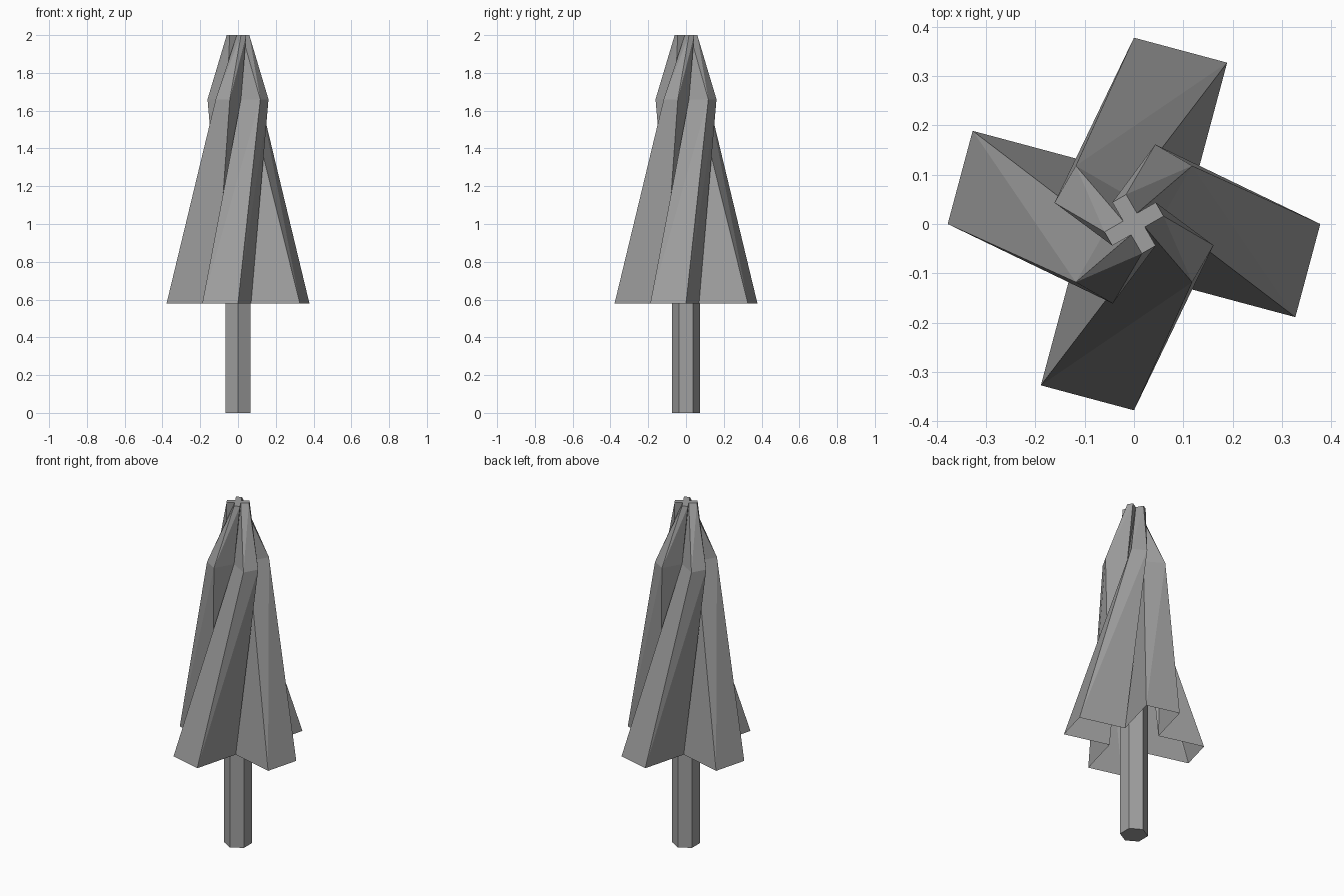
import bpy, bmesh, math

cube = bpy.data.objects.get("Cube")
if cube:
    bpy.data.objects.remove(cube)

grey = bpy.data.materials.new("plain grey")
grey.use_nodes = True
grey.diffuse_color = (0.35, 0.35, 0.35, 1)
grey.node_tree.nodes["Principled BSDF"].inputs["Base Color"].default_value = grey.diffuse_color


def finish(bm, name):
    mesh = bpy.data.meshes.new(name)
    bm.to_mesh(mesh)
    bm.free()
    mesh.materials.append(grey)
    obj = bpy.data.objects.new(name, mesh)
    bpy.context.collection.objects.link(obj)
    return obj


def cross_ring(bm, radius, z, twist, notch):
    """Twelve points on a circle, every third one pulled in to form a cross."""
    ring = []
    for i in range(12):
        angle = math.radians(30 * i + twist)
        r = radius * 0.366 if i % 3 == notch else radius
        ring.append(bm.verts.new((r * math.cos(angle), r * math.sin(angle), z)))
    return ring


# Folded canopy: three twisted cross sections, open below and capped on top
bm = bmesh.new()
rings = [cross_ring(bm, 0.378, 0.58, 0, 1),
         cross_ring(bm, 0.167, 1.66, 45, 2),
         cross_ring(bm, 0.062, 2.0, 75, 0)]
for low, high in zip(rings, rings[1:]):
    for i in range(12):
        j = (i + 1) % 12
        bm.faces.new((low[i], low[j], high[j]))
        bm.faces.new((low[i], high[j], high[i]))
bm.faces.new(rings[-1])
finish(bm, "folded_canopy")

# Six-sided pole
bm = bmesh.new()
bmesh.ops.create_cone(bm, cap_ends=True, segments=6, radius1=0.075, radius2=0.075, depth=1.4)
bmesh.ops.translate(bm, verts=bm.verts, vec=(0, 0, 0.7))
pole = finish(bm, "pole")
